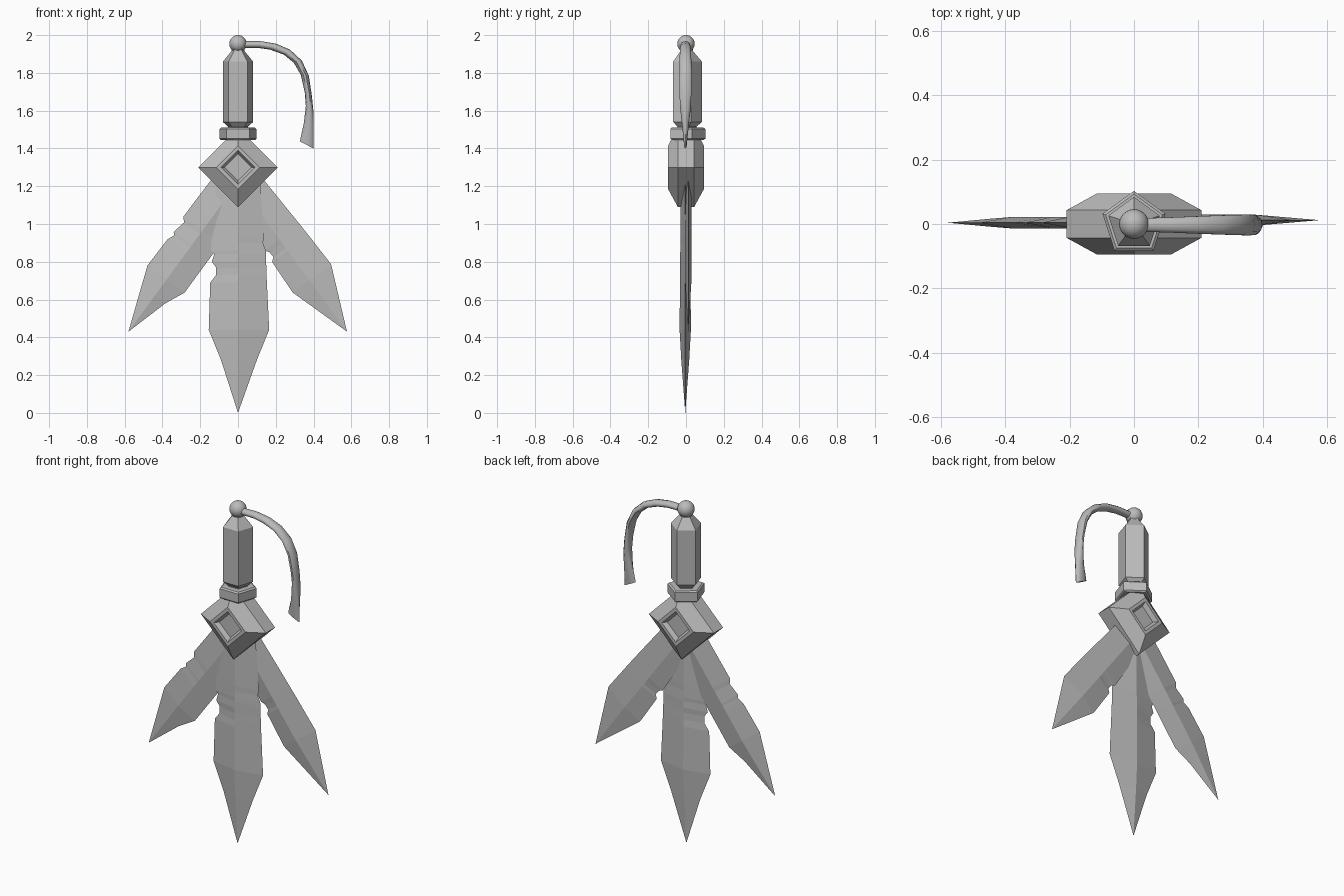
import bpy, bmesh, math
from mathutils import Vector

steel = bpy.data.materials.new("plain grey")
steel.diffuse_color = (0.5, 0.5, 0.5, 1)


def loft(name, rings, smooth=False):
    """Skin a list of equal-length point rings and cap both ends."""
    bm = bmesh.new()
    rows = [[bm.verts.new(p) for p in ring] for ring in rings]
    n = len(rows[0])
    for a, b in zip(rows, rows[1:]):
        for i in range(n):
            j = (i + 1) % n
            bm.faces.new((a[i], a[j], b[j], b[i]))
    bm.faces.new(rows[0])
    bm.faces.new(rows[-1])
    bmesh.ops.remove_doubles(bm, verts=bm.verts, dist=0.0002)
    bmesh.ops.recalc_face_normals(bm, faces=bm.faces)
    me = bpy.data.meshes.new(name)
    bm.to_mesh(me)
    bm.free()
    ob = bpy.data.objects.new(name, me)
    bpy.context.collection.objects.link(ob)
    me.materials.append(steel)
    if smooth:
        bpy.ops.object.select_all(action='DESELECT')
        ob.select_set(True)
        bpy.context.view_layer.objects.active = ob
        bpy.ops.object.shade_smooth_by_angle(angle=math.radians(50))
    return ob


def pentagon(z, r):
    # one corner points to the back
    return [(r * math.cos(a), r * math.sin(a), z)
            for a in (math.pi / 2 + k * math.tau / 5 for k in range(5))]


def diamond(y, r, cz=1.30):
    return [(r, y, cz), (0, y, cz + r), (-r, y, cz), (0, y, cz - r)]


def blade(name, tip, axis, side, rows, y=0.0):
    """rows: distance from tip, outer width, inner width, half thickness at ridge."""
    tip, axis, side = (Vector((v[0], 0, v[1])) for v in (tip, axis, side))
    rings = []
    for t, out, inn, h in rows:
        c = tip + axis * t + Vector((0, y, 0))
        rings.append([c + side * out, c + Vector((0, -h, 0)),
                      c - side * inn, c + Vector((0, h, 0))])
    return loft(name, rings)


# Pommel ball
bpy.ops.mesh.primitive_uv_sphere_add(segments=24, ring_count=16, radius=0.046,
                                     location=(0, 0, 1.954))
ball = bpy.context.object
ball.name = "pommel_ball"
ball.data.materials.append(steel)
bpy.ops.object.shade_smooth_by_angle(angle=math.radians(50))

# Five-sided grip and guard collar
loft("grip", [pentagon(z, r) for z, r in
              [(1.49, 0.055), (1.515, 0.055), (1.54, 0.084), (1.86, 0.084),
               (1.915, 0.037), (1.935, 0.037)]])
loft("guard_collar", [pentagon(z, r) for z, r in
                      [(1.445, 0.095), (1.452, 0.103), (1.503, 0.103), (1.51, 0.093)]])

# Diamond hub with chamfered rims and a recess on both faces
half = [(0.062, 0.07), (0.072, 0.07), (0.09, 0.095), (0.115, 0.095), (0.21, 0.043)]
hub = [(r, -y) for r, y in half[1:]] + [(r, y) for r, y in reversed(half[1:])]
loft("diamond_hub", [diamond(y, r) for r, y in hub])

# Central blade with chipped edges
blade("centre_blade", (0, 0), (0, 1), (-1, 0), [
    (0, 0, 0, 0), (0.28, 0.09, 0.10, 0.021), (0.44, 0.155, 0.165, 0.03),
    (0.69, 0.147, 0.153, 0.028), (0.73, 0.116, 0.151, 0.028),
    (0.77, 0.116, 0.15, 0.027), (0.80, 0.138, 0.149, 0.027),
    (0.84, 0.126, 0.148, 0.027), (0.86, 0.143, 0.147, 0.026),
    (0.90, 0.141, 0.132, 0.026), (0.93, 0.138, 0.137, 0.026),
    (1.25, 0.115, 0.115, 0.022)], y=-0.004)

# Fanned side blades
blade("left_blade", (-0.58, 0.43), (0.59, 0.806), (-0.806, 0.59), [
    (0, 0, 0, 0), (0.236, 0.087, 0.069, 0.013), (0.343, 0.126, 0.118, 0.018),
    (0.516, 0.122, 0.118, 0.018), (0.556, 0.106, 0.118, 0.018),
    (0.568, 0.119, 0.118, 0.018), (0.641, 0.104, 0.117, 0.018),
    (0.664, 0.125, 0.116, 0.018), (0.90, 0.122, 0.08, 0.016),
    (0.97, 0.11, 0.05, 0.015)], y=0.004)
blade("right_blade", (0.577, 0.43), (-0.59, 0.807), (0.807, 0.59), [
    (0, 0, 0, 0), (0.338, 0.143, 0.11, 0.017), (0.532, 0.137, 0.102, 0.017),
    (0.549, 0.136, 0.081, 0.017), (0.581, 0.135, 0.083, 0.017),
    (0.604, 0.134, 0.098, 0.017), (0.90, 0.119, 0.08, 0.016),
    (0.97, 0.11, 0.05, 0.015)], y=0.012)

# Curved tassel: outer and inner edge points, then half width in y
tassel = [(0.02, 1.968, 0.02, 1.932, 0.022), (0.12, 1.968, 0.11, 1.932, 0.025),
          (0.20, 1.955, 0.17, 1.923, 0.028), (0.275, 1.923, 0.243, 1.897, 0.031),
          (0.338, 1.865, 0.296, 1.853, 0.033), (0.375, 1.785, 0.332, 1.79, 0.034),
          (0.391, 1.68, 0.353, 1.70, 0.033), (0.399, 1.60, 0.359, 1.625, 0.029),
          (0.401, 1.51, 0.348, 1.53, 0.018), (0.400, 1.40, 0.327, 1.437, 0.007)]
rings = []
for xo, zo, xi, zi, hy in tassel:
    a, b = Vector((xo, -0.003, zo)), Vector((xi, -0.003, zi))
    c, d = (a + b) / 2, (a - b) / 2
    rings.append([c + d * math.cos(k * math.tau / 10)
                  + Vector((0, hy * math.sin(k * math.tau / 10), 0)) for k in range(10)])
loft("tassel", rings, smooth=True)
